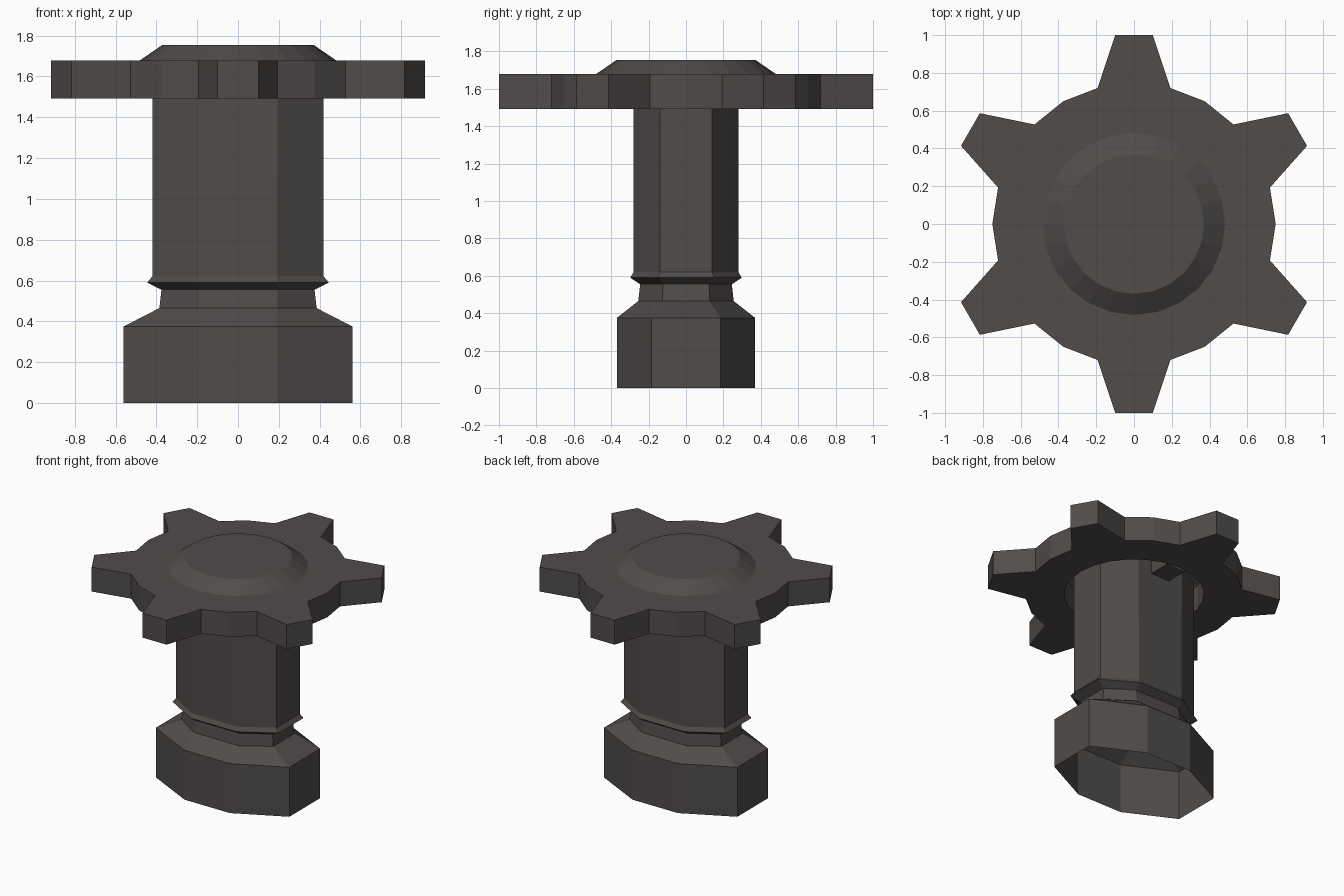
import bpy, bmesh, math

if "Cube" in bpy.data.objects:
    bpy.data.objects.remove(bpy.data.objects["Cube"])

metal = bpy.data.materials.new("dark_grey_metal")
metal.diffuse_color = (0.08, 0.072, 0.068, 1)
metal.use_nodes = True
metal.node_tree.nodes["Principled BSDF"].inputs["Base Color"].default_value = metal.diffuse_color


def finish(bm, name):
    mesh = bpy.data.meshes.new(name)
    bm.to_mesh(mesh)
    bm.free()
    mesh.materials.append(metal)
    ob = bpy.data.objects.new(name, mesh)
    bpy.context.collection.objects.link(ob)
    return ob


def loft(name, rings, cap_top):
    """Skin a stack of equal-length point rings, bottom left open."""
    bm = bmesh.new()
    loops = [[bm.verts.new(p) for p in ring] for ring in rings]
    n = len(loops[0])
    for a, b in zip(loops, loops[1:]):
        for i in range(n):
            j = (i + 1) % n
            bm.faces.new((a[i], a[j], b[j], b[i]))
    if cap_top:
        bm.faces.new(loops[-1])
    return finish(bm, name)


def octagon(hx, hy, z, ix=0.19):
    iy = hy / 2
    return [(hx, -iy, z), (hx, iy, z), (ix, hy, z), (-ix, hy, z),
            (-hx, iy, z), (-hx, -iy, z), (-ix, -hy, z), (ix, -hy, z)]


def circle(r, z, n=24):
    return [(r * math.cos(math.tau * i / n), r * math.sin(math.tau * i / n), z)
            for i in range(n)]


# hollow stem: wide foot, chamfer, neck, collar and flattened shaft
loft("stem", [octagon(0.56, 0.37, 0), octagon(0.56, 0.37, 0.375),
              octagon(0.385, 0.255, 0.465), octagon(0.375, 0.245, 0.555),
              octagon(0.445, 0.298, 0.59), octagon(0.42, 0.28, 0.62),
              octagon(0.42, 0.28, 1.68, 0.195)], True)

# gear wheel: six tapered teeth around a round hole
Z0, Z1 = 1.493, 1.678
outline = []
for k in range(6):
    for deg, r in ((-15, 0.745), (-5.7, 1.005), (5.7, 1.005), (15, 0.745), (30, 0.75)):
        a = math.radians(90 + 60 * k + deg)
        outline.append((r * math.cos(a), r * math.sin(a), Z0))
bm = bmesh.new()
edges = []
for pts in (outline, circle(0.482, Z0)):
    vs = [bm.verts.new(p) for p in pts]
    edges += [bm.edges.new((vs[i - 1], vs[i])) for i in range(len(vs))]
bmesh.ops.triangle_fill(bm, edges=edges, use_beauty=True, normal=(0, 0, 1))
ext = bmesh.ops.extrude_face_region(bm, geom=bm.faces[:], use_keep_orig=True)
top = [v for v in ext["geom"] if isinstance(v, bmesh.types.BMVert)]
bmesh.ops.translate(bm, verts=top, vec=(0, 0, Z1 - Z0))
bmesh.ops.recalc_face_normals(bm, faces=bm.faces[:])
finish(bm, "gear_wheel")

# bevelled cap over the hole
loft("cap", [circle(0.482, Z1), circle(0.37, 1.755)], True)

# small keys joining the shaft to the wheel
for side, name in ((1, "back_key"), (-1, "front_key")):
    bm = bmesh.new()
    bmesh.ops.create_cube(bm, size=1)
    bmesh.ops.scale(bm, verts=bm.verts, vec=(0.16, 0.17, 0.17))
    bmesh.ops.translate(bm, verts=bm.verts, vec=(0, side * 0.36, 1.59))
    finish(bm, name)
